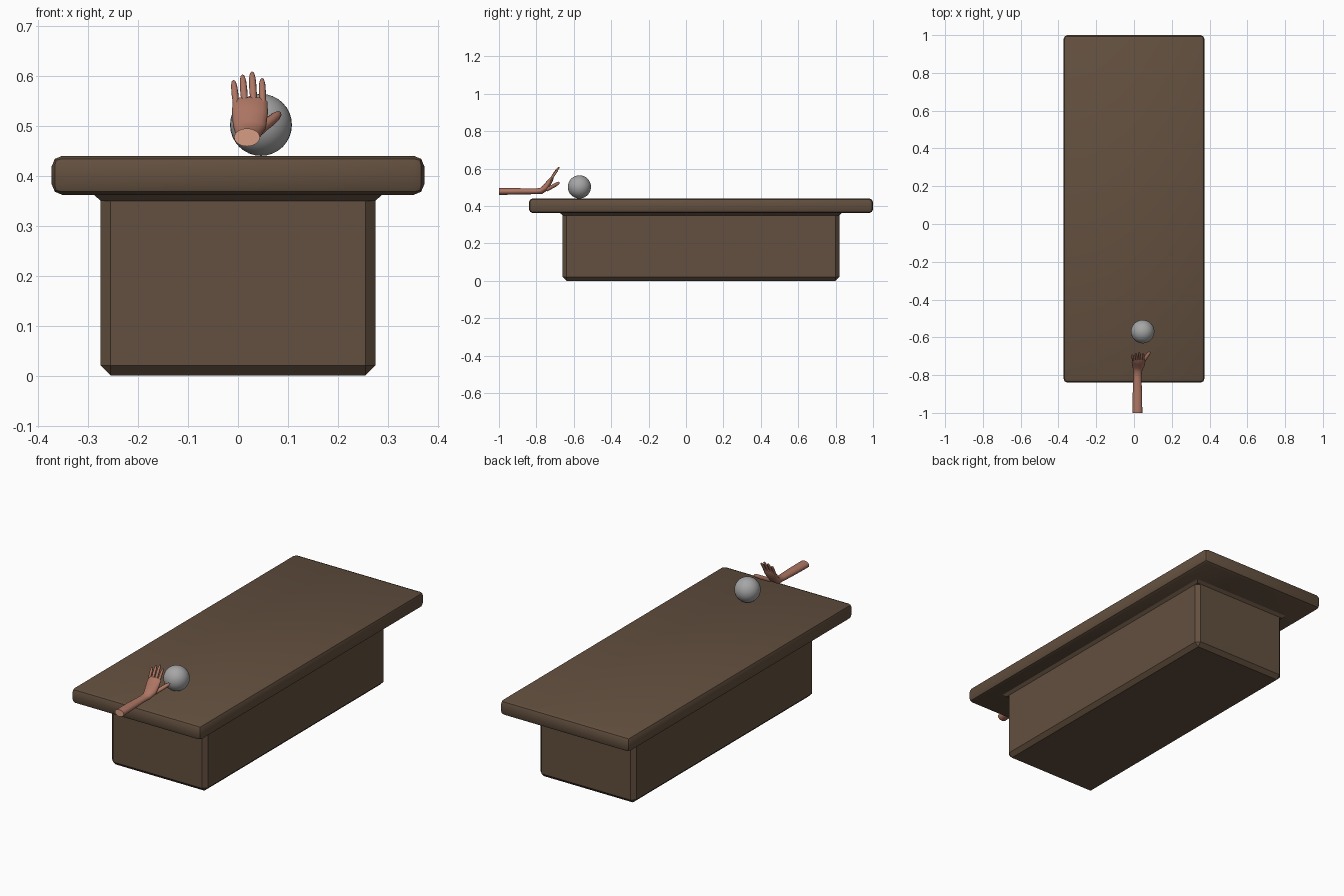
import bpy
import bmesh
from math import cos, sin, tau, radians
from mathutils import Vector

if "Cube" in bpy.data.objects:
    bpy.data.objects.remove(bpy.data.objects["Cube"])


def material(name, rgb):
    mat = bpy.data.materials.new(name)
    mat.use_nodes = True
    mat.diffuse_color = (*rgb, 1)
    mat.node_tree.nodes["Principled BSDF"].inputs["Base Color"].default_value = (*rgb, 1)
    return mat


WOOD = material("brown wood", (0.125, 0.08, 0.05))
STONE = material("grey", (0.38, 0.38, 0.38))
SKIN = material("skin", (0.42, 0.18, 0.125))
CUT = material("pale skin", (0.68, 0.34, 0.23))


def finish(bm, name, mats, smooth=None):
    bmesh.ops.recalc_face_normals(bm, faces=bm.faces)
    mesh = bpy.data.meshes.new(name)
    bm.to_mesh(mesh)
    bm.free()
    obj = bpy.data.objects.new(name, mesh)
    bpy.context.collection.objects.link(obj)
    for mat in mats:
        mesh.materials.append(mat)
    if smooth:
        bpy.ops.object.select_all(action="DESELECT")
        obj.select_set(True)
        bpy.context.view_layer.objects.active = obj
        bpy.ops.object.shade_smooth_by_angle(angle=radians(smooth))
    return obj


def box(name, lo, hi, bevel, segments, smooth=None):
    lo, hi = Vector(lo), Vector(hi)
    bm = bmesh.new()
    bmesh.ops.create_cube(bm, size=1)
    for v in bm.verts:
        v.co = (lo + hi) / 2 + v.co * (hi - lo)
    if bevel:
        bmesh.ops.bevel(bm, geom=bm.edges[:], offset=bevel, segments=segments,
                        profile=0.5, affect="EDGES")
    return finish(bm, name, [WOOD], smooth)


def limb(name, stations, sides=12, cut_start=False):
    """Loft oval rings along a path of (x, y, z, half width, half thickness)."""
    bm = bmesh.new()
    centres = [Vector(s[:3]) for s in stations]
    rings = []
    for i, s in enumerate(stations):
        t = (centres[min(i + 1, len(stations) - 1)] - centres[max(i - 1, 0)]).normalized()
        side = (Vector((1, 0, 0)) - t * t.x).normalized()
        up = side.cross(t)
        rings.append([bm.verts.new(centres[i] + side * s[3] * cos(tau * k / sides)
                                   + up * s[4] * sin(tau * k / sides)) for k in range(sides)])
    for a, b in zip(rings, rings[1:]):
        for k in range(sides):
            n = (k + 1) % sides
            bm.faces.new((a[k], a[n], b[n], b[k]))
    start = bm.faces.new(rings[0])
    bm.faces.new(rings[-1])
    start.material_index = int(cut_start)
    return finish(bm, name, [SKIN, CUT], 60)


# Table: thick rounded slab on a solid plinth with a flared collar
box("table_top", (-0.373, -0.84, 0.362), (0.373, 1.0, 0.44), 0.021, 2, 40)

bm = bmesh.new()
bmesh.ops.create_cube(bm, size=1)
for v in bm.verts:
    v.co = (v.co.x * 0.55, 0.08 + v.co.y * 1.48, 0.19 + v.co.z * 0.38)
edges = [e for e in bm.edges if min(v.co.z for v in e.verts) < 0.1]
bmesh.ops.bevel(bm, geom=edges, offset=0.02, segments=1, affect="EDGES")
finish(bm, "table_base", [WOOD])

bm = bmesh.new()
bmesh.ops.create_cube(bm, size=1)
for v in bm.verts:
    grow = 0.016 if v.co.z > 0 else 0
    v.co = (v.co.x * (0.55 + 2 * grow), 0.08 + v.co.y * (1.48 + 2 * grow),
            0.357 + v.co.z * 0.014)
finish(bm, "base_collar", [WOOD])

# Ball resting on the slab
bm = bmesh.new()
bmesh.ops.create_uvsphere(bm, u_segments=32, v_segments=16, radius=0.062)
bmesh.ops.translate(bm, verts=bm.verts, vec=(0.046, -0.57, 0.502))
finish(bm, "ball", [STONE], 60)

# Forearm running into the raised palm
limb("forearm_and_palm", [
    (0.018, -1.0, 0.477, 0.026, 0.018),
    (0.018, -0.9, 0.478, 0.025, 0.017),
    (0.018, -0.81, 0.478, 0.021, 0.015),
    (0.02, -0.775, 0.48, 0.024, 0.017),
    (0.023, -0.75, 0.498, 0.033, 0.018),
    (0.024, -0.732, 0.526, 0.036, 0.014),
    (0.024, -0.717, 0.548, 0.035, 0.010),
    (0.024, -0.713, 0.554, 0.030, 0.006)], 16, True)


def finger(name, base, tip, radius, bend):
    base, tip = Vector(base), Vector(tip)
    stations = []
    for f, r in ((0, 1), (0.3, 0.95), (0.55, 1), (0.82, 0.88), (0.95, 0.6), (1, 0.2)):
        p = base.lerp(tip, f) + Vector((0, bend * f * (1 - f) * 4, 0))
        stations.append((*p, radius * r, radius * r))
    limb(name, stations, 10)


# Four fingers and the thumb
finger("little_finger", (-0.003, -0.724, 0.535), (-0.009, -0.69, 0.591), 0.0068, -0.003)
finger("ring_finger", (0.014, -0.722, 0.539), (0.009, -0.683, 0.602), 0.0072, -0.003)
finger("middle_finger", (0.032, -0.722, 0.539), (0.028, -0.678, 0.608), 0.0074, -0.003)
finger("index_finger", (0.050, -0.724, 0.535), (0.048, -0.684, 0.595), 0.0070, -0.003)
finger("thumb", (0.038, -0.745, 0.487), (0.084, -0.677, 0.526), 0.0105, 0.002)
